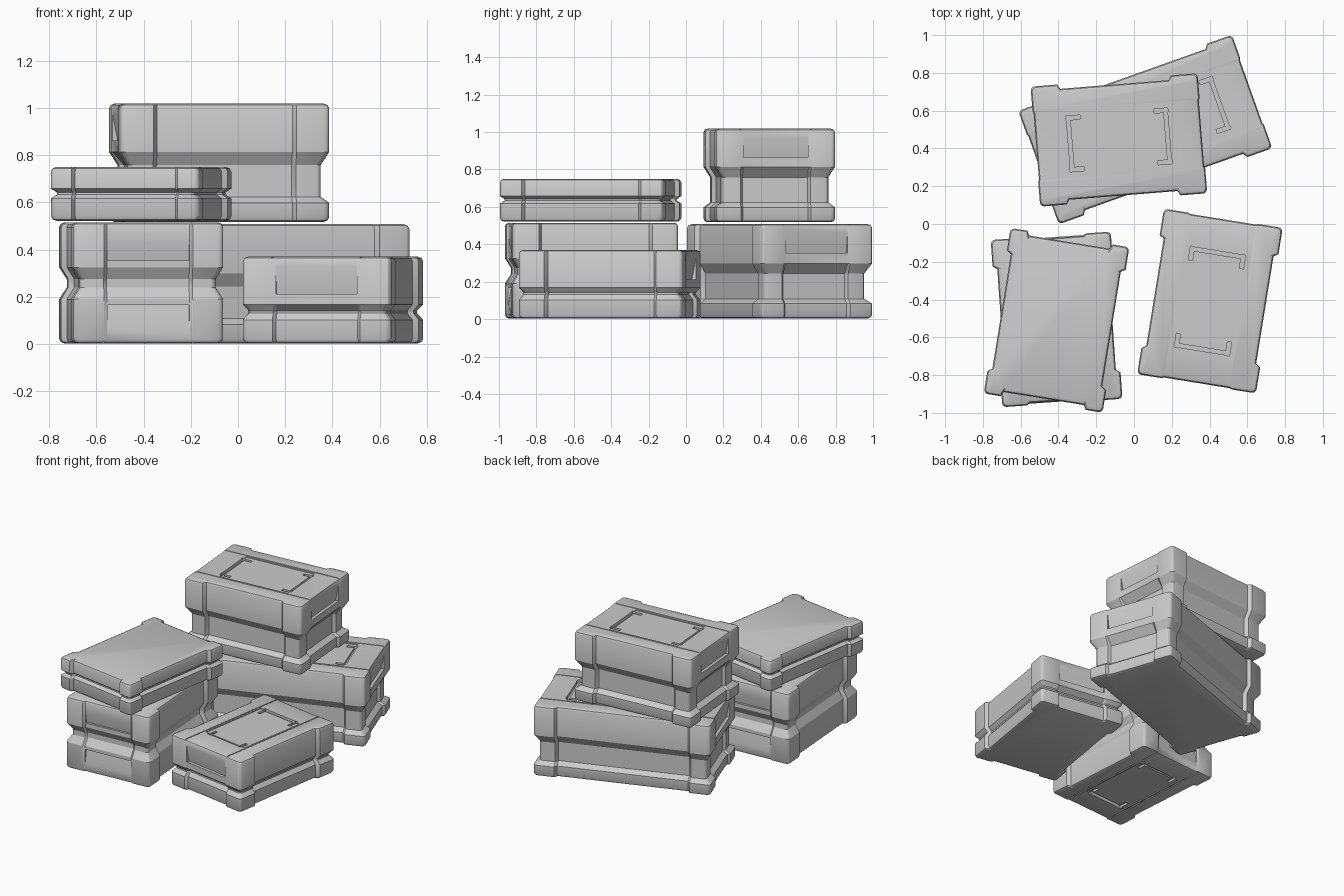
import bpy, bmesh
from math import radians, sin, cos, pi
from mathutils import Matrix, Vector

if "Cube" in bpy.data.objects:
    bpy.data.objects.remove(bpy.data.objects["Cube"])


def outline(L, W, d, en, band, corner):
    """Plan of a crate: protruding corner posts, stepped-in long sides and ends."""
    hx, hy, r = L / 2 - d, W / 2 - d, 0.022
    q = [(hx - en, band), (hx, band + 0.013)]
    for i in range(4):
        a = i * pi / 6
        q.append((hx - r + r * cos(a), hy - r + r * sin(a)))
    q += [(L / 2 - corner, hy), (L / 2 - corner - 0.016, hy - 0.024)]
    q2 = [(-x, y) for x, y in reversed(q)]
    half = q + q2
    return half + [(-x, -y) for x, y in half]


def make_object(name, bm):
    bmesh.ops.recalc_face_normals(bm, faces=bm.faces)
    me = bpy.data.meshes.new(name)
    bm.to_mesh(me)
    bm.free()
    ob = bpy.data.objects.new(name, me)
    bpy.context.collection.objects.link(ob)
    return ob


def add_box(bm, cx, cy, cz, sx, sy, sz):
    m = Matrix.Translation((cx, cy, cz)) @ Matrix.Diagonal((sx, sy, sz, 1))
    bmesh.ops.create_cube(bm, size=1, matrix=m)


def add_wedge(bm, side, hx, z_slot, z_flush, half):
    """Handle recess: flush at one edge, deepest at the slot."""
    tri = [(hx - 0.026, z_slot), (hx + 0.02, z_slot), (hx + 0.02, z_flush), (hx - 0.002, z_flush)]
    a = [bm.verts.new((side * x, -half, z)) for x, z in tri]
    b = [bm.verts.new((side * x, half, z)) for x, z in tri]
    fs = [bm.faces.new(a), bm.faces.new(b[::-1])]
    for i in range(4):
        j = (i + 1) % 4
        fs.append(bm.faces.new((a[j], a[i], b[i], b[j])))


def crate(name, L, H, waist, loc, angle, flip=False, handles=(), band=0.175, corner=0.14,
          en_low=0.02, en_up=0.005):
    W = 0.637
    # body: stacked plan outlines following the side profile
    prof = [(0, 0.02), (0.006, 0.006), (0.02, 0)] + waist + [(H - 0.02, 0), (H - 0.006, 0.006), (H, 0.02)]
    z_mid = waist[2][0]
    bm = bmesh.new()
    rings = []
    for z, d in prof:
        en = en_up if z > z_mid else en_low
        rings.append([bm.verts.new((x, y, z)) for x, y in outline(L, W, d, en, band, corner)])
    n = len(rings[0])
    for a, b in zip(rings, rings[1:]):
        for i in range(n):
            j = (i + 1) % n
            bm.faces.new((a[i], a[j], b[j], b[i]))
    bm.faces.new(rings[0][::-1])
    bm.faces.new(rings[-1])
    ob = make_object(name, bm)

    # cutters: lid panel, lid seams, bracket slots and end handles
    cut = bmesh.new()
    xs = L / 2 - 0.185
    add_box(cut, 0, 0, H, 2 * xs, 0.35, 0.012)
    for s in (-1, 1):
        add_box(cut, 0, s * 0.19, H, L + 0.1, 0.007, 0.011)
        add_box(cut, s * xs, 0, H, 0.02, 0.29, 0.044)
        for t in (-1, 1):
            add_box(cut, s * (xs - 0.025), t * 0.137, H, 0.075, 0.022, 0.043)
        for z_slot, z_flush in handles:
            add_wedge(cut, s, L / 2, z_slot, z_flush, 0.174)
    cutter = make_object("cutter", cut)
    cutter.hide_render = True
    mod = ob.modifiers.new("cut", 'BOOLEAN')
    mod.operation, mod.solver, mod.use_self, mod.object = 'DIFFERENCE', 'EXACT', True, cutter
    bpy.ops.object.select_all(action='DESELECT')
    bpy.context.view_layer.objects.active = ob
    ob.select_set(True)
    bpy.ops.object.modifier_apply(modifier="cut")
    bpy.data.objects.remove(cutter)
    bpy.ops.object.shade_smooth_by_angle(angle=radians(30))

    # placement, upside down where flipped
    m = Matrix.Translation(Vector(loc)) @ Matrix.Rotation(radians(angle), 4, 'Z')
    if flip:
        m = m @ Matrix.Translation((0, 0, H)) @ Matrix.Rotation(pi, 4, 'X')
    ob.matrix_world = m
    return ob


deep = [(0.08, 0), (0.105, 0.033), (0.24, 0.033), (0.295, 0)]
even = [(0.19, 0), (0.24, 0.03), (0.275, 0.03), (0.325, 0)]
low = [(0.10, 0), (0.128, 0.022), (0.138, 0.022), (0.165, 0)]
slim = [(0.092, 0), (0.108, 0.022), (0.117, 0.022), (0.133, 0)]

# rear stack
crate("long_crate", 1.20, 0.505, deep, (0.06, 0.50, 0.003), 19.6, handles=[(0.35, 0.475)])
crate("upper_crate", 0.887, 0.50, deep, (-0.08, 0.445, 0.518), 4.6, handles=[(0.345, 0.47)])
# front right crate
crate("low_crate", 0.887, 0.367, low, (0.402, -0.408, 0.003), 80.8, handles=[(0.21, 0.34)])
# front left stack, both upside down
crate("tall_crate", 0.887, 0.512, even, (-0.41, -0.505, 0.003), 94, flip=True,
      handles=[(0.35, 0.48), (0.16, 0.03)], en_low=0.012, en_up=0.008)
crate("slim_crate", 0.887, 0.228, slim, (-0.41, -0.51, 0.522), 80.8, flip=True,
      band=0.215, corner=0.12, en_low=0.024, en_up=0.024)
